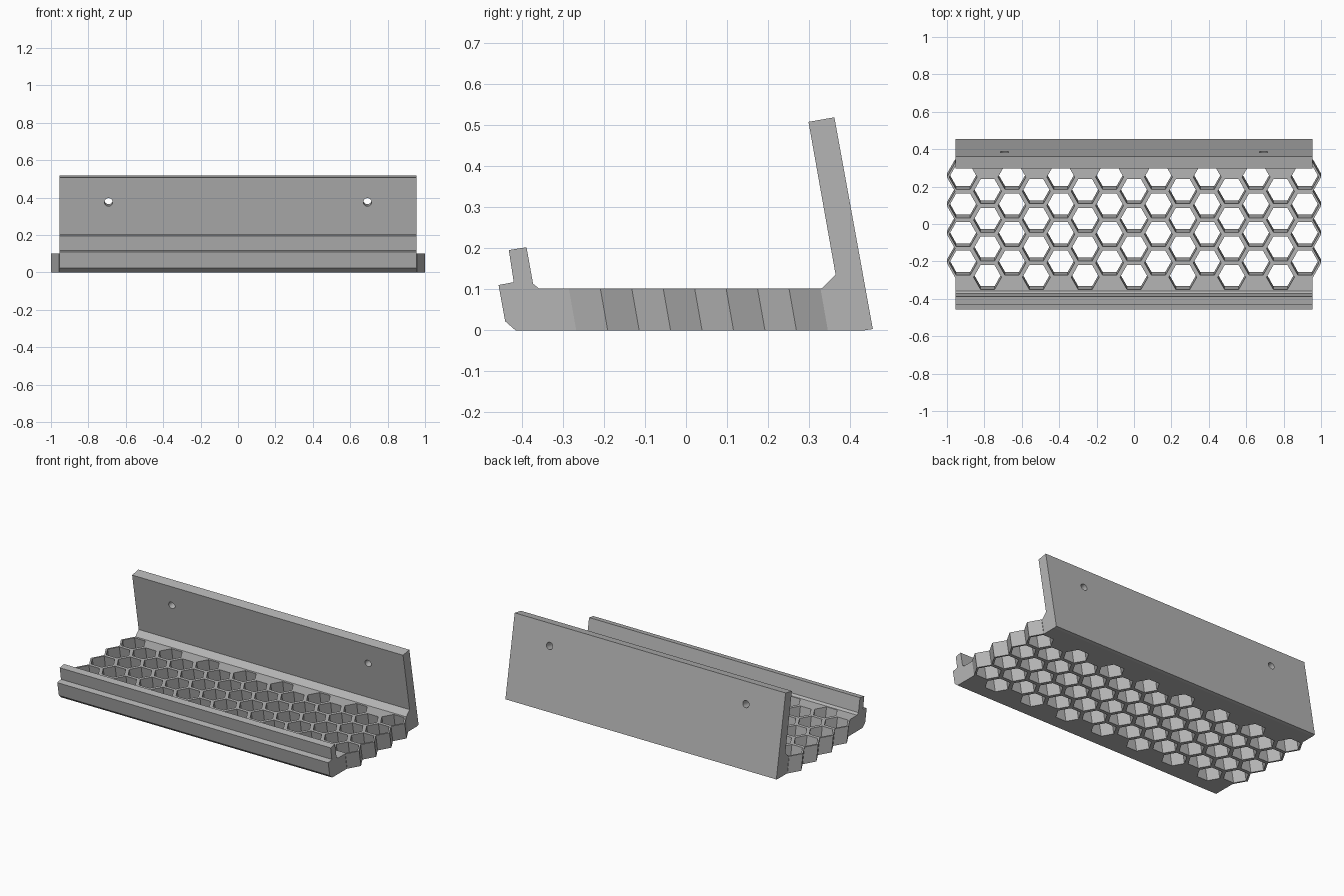
import bpy, bmesh, math

cube = bpy.data.objects.get("Cube")
if cube:
    bpy.data.objects.remove(cube, do_unlink=True)

TILT = math.radians(10)
LEAN = math.tan(TILT)        # forward lean of walls and cells
HALF = 0.955                 # half width of the body
FLOOR = 0.102                # floor thickness
R, R_HOLE = 0.087, 0.0745    # cell and opening radii
STEP = 1.5 * R
PITCH = math.sqrt(3) * R / math.cos(TILT)
ROW0 = -0.276                # first row of cells

grey = bpy.data.materials.new("mid_grey")
grey.use_nodes = True
grey.diffuse_color = (0.46, 0.46, 0.46, 1)
grey.node_tree.nodes["Principled BSDF"].inputs["Base Color"].default_value = (0.46, 0.46, 0.46, 1)


def prism(bm, start, end):
    """Close a solid between two matching loops of points."""
    a = [bm.verts.new(p) for p in start]
    b = [bm.verts.new(p) for p in end]
    bm.faces.new(a)
    bm.faces.new(b[::-1])
    n = len(a)
    for i in range(n):
        bm.faces.new((a[i], b[i], b[(i + 1) % n], a[(i + 1) % n]))


def leaning_prism(bm, plan, z0, z1):
    """Raise a plan upward along the lean; the plan is at mid floor height."""
    loops = [[(x, y - (z - FLOOR / 2) * LEAN, z) for x, y in plan] for z in (z0, z1)]
    prism(bm, *loops)


def make(name, bm):
    bmesh.ops.recalc_face_normals(bm, faces=bm.faces[:])
    mesh = bpy.data.meshes.new(name)
    bm.to_mesh(mesh)
    bm.free()
    mesh.materials.append(grey)
    obj = bpy.data.objects.new(name, mesh)
    bpy.context.scene.collection.objects.link(obj)
    return obj


def boolean(target, tool, operation):
    mod = target.modifiers.new(tool.name, 'BOOLEAN')
    mod.object = tool
    mod.operation = operation
    mod.solver = 'EXACT'
    tool.hide_render = True
    bpy.context.view_layer.objects.active = target
    bpy.ops.object.modifier_apply(modifier=mod.name)
    bpy.data.objects.remove(tool, do_unlink=True)


# Shelf body: front lip, floor and leaning back wall as one profile
profile = [(-0.415, 0), (-0.44, 0.022), (-0.456, 0.11), (-0.419, 0.117),
           (-0.431, 0.195), (-0.388, 0.202), (-0.372, 0.113), (-0.358, FLOOR),
           (0.33, FLOOR), (0.364, 0.135), (0.298, 0.507), (0.361, 0.518),
           (0.4545, 0.003), (0.435, 0)]
bm = bmesh.new()
prism(bm, [(-HALF, y, z) for y, z in profile], [(HALF, y, z) for y, z in profile])
shelf = make("shelf_body", bm)

# Zigzag ends of the floor, following the outermost cells
edge_x = 7 * STEP
right = []
for row in range(4):
    y = ROW0 + (row + 0.5) * PITCH
    right += [(edge_x + R / 2, y - PITCH / 2), (edge_x + R, y)]
right.append((edge_x + R / 2, ROW0 + 4 * PITCH))
bm = bmesh.new()
leaning_prism(bm, right + [(-x, y) for x, y in reversed(right)], 0, FLOOR)
boolean(shelf, make("zigzag_floor", bm), 'UNION')

# Honeycomb openings
bm = bmesh.new()
for col in range(-7, 8):
    for row in range(4):
        cy = ROW0 + (row + 0.5 * (col % 2)) * PITCH
        plan = [(col * STEP + R_HOLE * math.cos(k * math.pi / 3),
                 cy + R_HOLE * math.sin(k * math.pi / 3) / math.cos(TILT)) for k in range(6)]
        leaning_prism(bm, plan, -0.05, FLOOR + 0.02)
boolean(shelf, make("cell_cutter", bm), 'DIFFERENCE')

# Screw holes, square to the back wall
bm = bmesh.new()
for x in (-0.692, 0.692):
    loops = []
    for d in (-0.1, 0.1):
        ring = []
        for k in range(32):
            a = k * math.tau / 32
            u, v = 0.022 * math.cos(a), 0.022 * math.sin(a)
            ring.append((x + u, 0.354 + d * math.cos(TILT) - v * math.sin(TILT),
                         0.381 + d * math.sin(TILT) + v * math.cos(TILT)))
        loops.append(ring)
    prism(bm, *loops)
boolean(shelf, make("screw_cutter", bm), 'DIFFERENCE')
